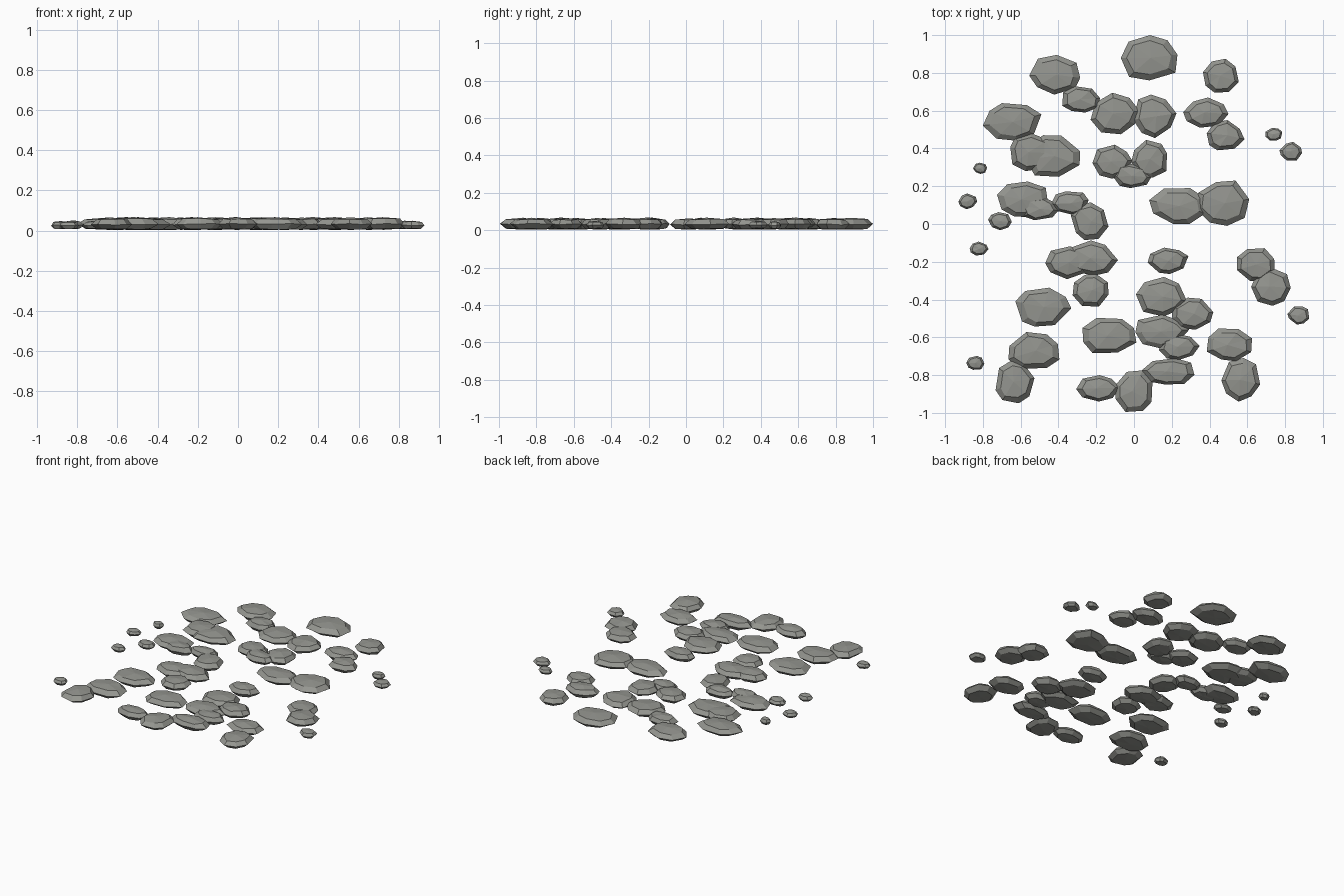
import bpy, bmesh, math, random

random.seed(7)

# single grey stone colour
stone = bpy.data.materials.new("stone grey")
stone.diffuse_color = (0.30, 0.305, 0.28, 1)

SIDES = 8


def add_stone(bm, cx, cy, rx, ry, z0, z1):
    """Flat faceted stone: base ring, wide waist ring, top ring, low peak."""
    turn = random.uniform(0, math.tau / SIDES)
    pts = []
    for i in range(SIDES):
        a = turn + (i + random.uniform(-0.2, 0.2)) * math.tau / SIDES
        r = random.uniform(0.92, 1.06)
        pts.append((r * math.cos(a), r * math.sin(a)))
    # fit the outline exactly to the wanted width and depth
    xs, ys = zip(*pts)
    fit = lambda v, vs: 2 * (v - min(vs)) / (max(vs) - min(vs)) - 1
    pts = [(fit(x, xs), fit(y, ys)) for x, y in pts]
    h = z1 - z0
    rings = []
    for scale, level in ((0.72, 0.06), (1.0, 0.45), (0.76, 0.86)):
        ring = []
        for x, y in pts:
            s = scale * (1 if scale == 1 else random.uniform(0.95, 1.05))
            z = z0 + h * (level + random.uniform(-0.05, 0.05))
            ring.append(bm.verts.new((cx + x * rx * s, cy + y * ry * s, z)))
        rings.append(ring)
    base = bm.verts.new((cx, cy, z0))
    peak = bm.verts.new((cx + rx * random.uniform(-0.1, 0.1), cy, z1))
    for i in range(SIDES):
        j = (i + 1) % SIDES
        for lo, hi in zip(rings, rings[1:]):
            bm.faces.new((lo[i], lo[j], hi[j], hi[i]))
        bm.faces.new((rings[0][j], rings[0][i], base))
        bm.faces.new((rings[2][i], rings[2][j], peak))


def stone_group(name, layout, z0, z1):
    bm = bmesh.new()
    for cx, cy, rx, ry in layout:
        add_stone(bm, cx, cy, rx, ry, z0, z1 - random.uniform(0, 0.005))
    bmesh.ops.recalc_face_normals(bm, faces=bm.faces)
    me = bpy.data.meshes.new(name)
    bm.to_mesh(me)
    bm.free()
    me.materials.append(stone)
    bpy.context.collection.objects.link(bpy.data.objects.new(name, me))


# each stone: centre x, centre y, half width, half depth
stone_group("back_paving_stones", [
    (.08, .88, .15, .12), (-.42, .79, .135, .105), (.46, .785, .095, .09),
    (-.28, .66, .10, .07), (-.10, .585, .13, .11), (.11, .57, .115, .115),
    (.38, .59, .12, .08), (-.645, .54, .155, .10), (.485, .47, .10, .08),
    (-.55, .38, .105, .10), (-.43, .36, .145, .11), (-.115, .33, .105, .09),
    (.08, .345, .095, .10), (-.01, .255, .10, .065)], 0.004, 0.068)

stone_group("middle_paving_stones", [
    (-.59, .13, .135, .095), (-.50, .08, .10, .06), (-.34, .11, .10, .063),
    (-.235, .015, .10, .10), (.23, .095, .15, .095), (.47, .11, .14, .12),
    (-.35, -.205, .12, .087), (-.225, -.18, .14, .093), (.18, -.195, .108, .07),
    (.645, -.215, .10, .087), (.725, -.33, .105, .103), (-.23, -.35, .095, .087)],
    0.004, 0.068)

stone_group("front_paving_stones", [
    (-.48, -.44, .148, .103), (.145, -.385, .135, .105), (.31, -.475, .11, .085),
    (-.13, -.59, .143, .093), (.15, -.57, .143, .09), (.24, -.65, .108, .07),
    (.505, -.64, .12, .087), (-.53, -.67, .135, .098), (-.63, -.835, .103, .114),
    (-.19, -.87, .116, .07), (0, -.885, .098, .11), (.18, -.78, .14, .07),
    (.565, -.825, .103, .116)], 0.004, 0.068)

stone_group("edge_pebbles", [
    (.74, .475, .045, .034), (.83, .385, .06, .05), (-.815, .295, .037, .03),
    (-.88, .12, .05, .042), (-.71, .015, .063, .048), (-.82, -.13, .05, .037),
    (.87, -.485, .058, .048), (-.84, -.735, .048, .037)], 0.008, 0.052)
